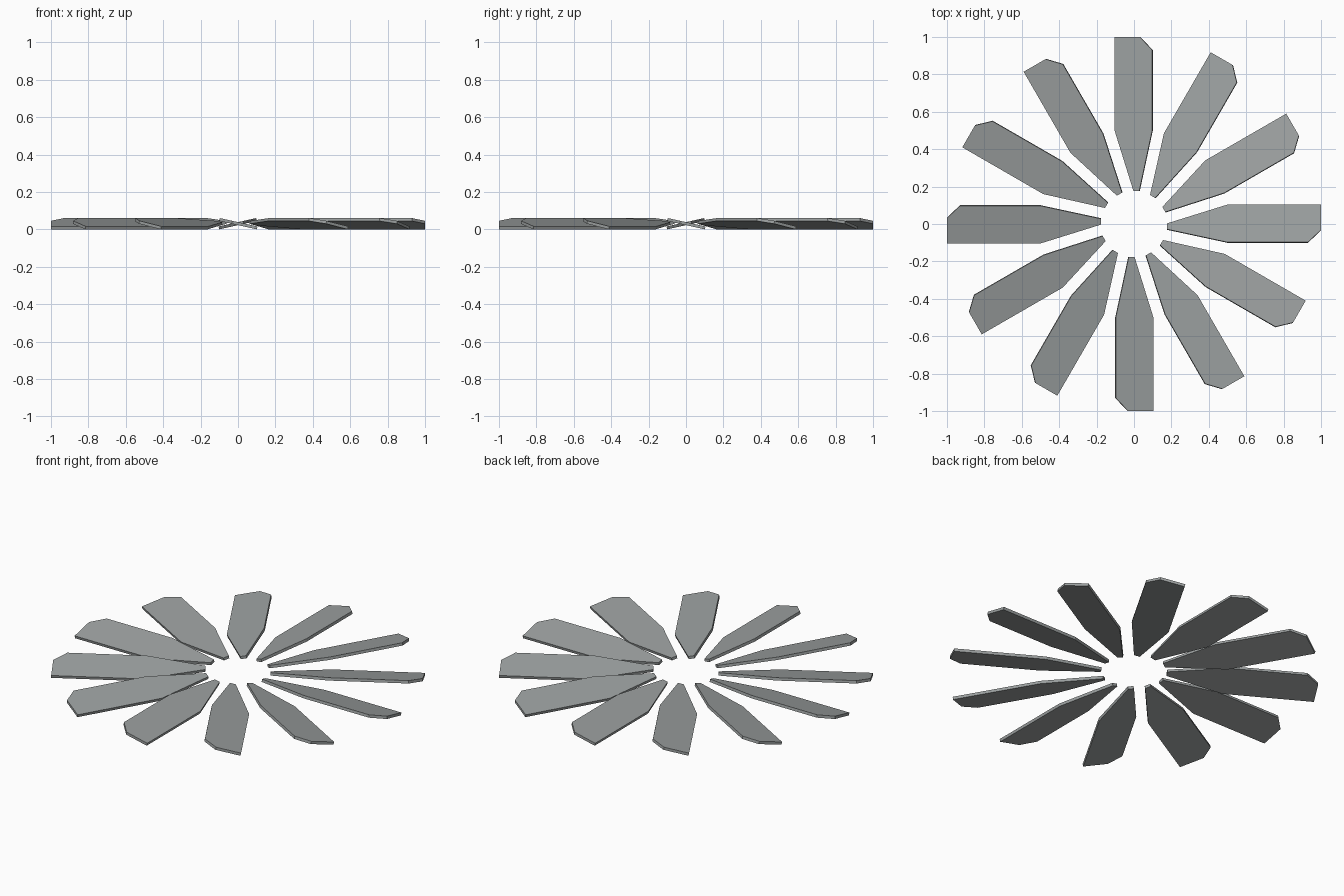
import bpy, bmesh, math
from mathutils import Matrix, Vector

if "Cube" in bpy.data.objects:
    bpy.data.objects.remove(bpy.data.objects["Cube"])

COUNT = 12
TILT = math.radians(-12.5)
THICK = 0.016
# blade outline seen from above, pointing along +x
OUTLINE = [(0.177, 0.0), (0.177, -0.032), (0.5, -0.103), (0.93, -0.103),
           (1.0, -0.035), (1.0, 0.103), (0.5, 0.103)]

steel = bpy.data.materials.new("steel grey")
steel.diffuse_color = (0.33, 0.35, 0.35, 1)
steel.use_nodes = True
steel.node_tree.nodes["Principled BSDF"].inputs["Base Color"].default_value = steel.diffuse_color

# one tilted blade, extruded from its outline
bm = bmesh.new()
face = bm.faces.new([bm.verts.new((x, y, 0)) for x, y in OUTLINE])
ext = bmesh.ops.extrude_face_region(bm, geom=[face])
bmesh.ops.translate(bm, vec=(0, 0, THICK),
                    verts=[v for v in ext["geom"] if isinstance(v, bmesh.types.BMVert)])
bmesh.ops.recalc_face_normals(bm, faces=bm.faces)
bmesh.ops.transform(bm, matrix=Matrix.Rotation(TILT, 4, 'X'), verts=bm.verts)
low = min(v.co.z for v in bm.verts)
bmesh.ops.translate(bm, vec=(0, 0, -low), verts=bm.verts)
mesh = bpy.data.meshes.new("blade")
bm.to_mesh(mesh)
bm.free()
mesh.materials.append(steel)

# ring of blades
for i in range(COUNT):
    blade = bpy.data.objects.new(f"blade_{i + 1}", mesh)
    blade.rotation_euler.z = math.tau * i / COUNT
    bpy.context.collection.objects.link(blade)
